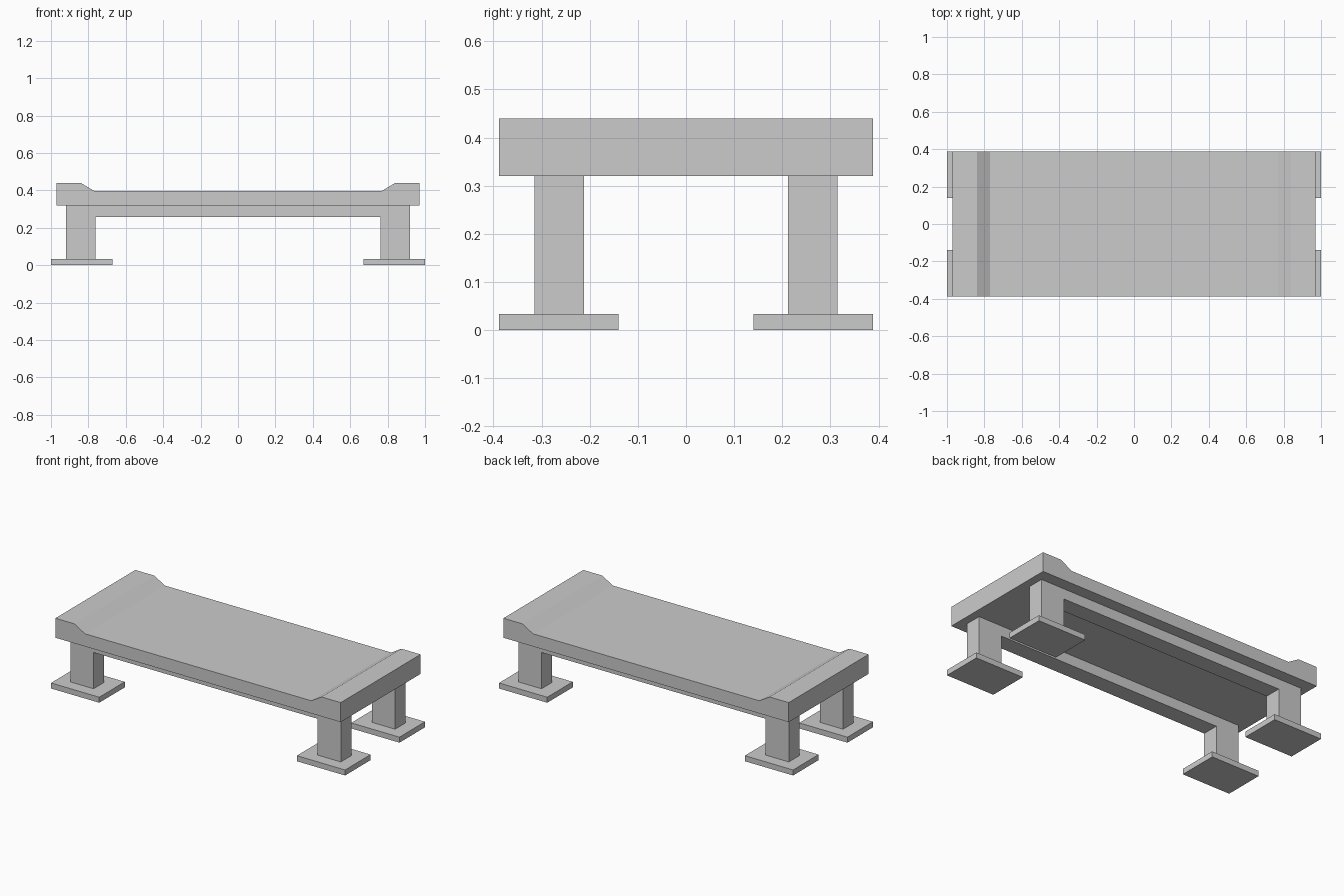
import bpy, bmesh

if "Cube" in bpy.data.objects:
    bpy.data.objects.remove(bpy.data.objects["Cube"])


def extrude_profile(name, points, y0, y1):
    """Extrude an x-z outline from y0 to y1."""
    bm = bmesh.new()
    face = bm.faces.new([bm.verts.new((x, y0, z)) for x, z in points])
    res = bmesh.ops.extrude_face_region(bm, geom=[face])
    moved = [v for v in res["geom"] if isinstance(v, bmesh.types.BMVert)]
    bmesh.ops.translate(bm, verts=moved, vec=(0, y1 - y0, 0))
    bmesh.ops.recalc_face_normals(bm, faces=bm.faces)
    mesh = bpy.data.meshes.new(name)
    bm.to_mesh(mesh)
    bm.free()
    obj = bpy.data.objects.new(name, mesh)
    bpy.context.collection.objects.link(obj)
    return obj


def symmetric(half):
    """Complete an outline given its right half, from bottom to top."""
    return half + [(-x, z) for x, z in reversed(half)]


# Bench top with raised, sloped ends
extrude_profile("bench_top", symmetric(
    [(0.97, 0.32), (0.97, 0.44), (0.84, 0.44), (0.77, 0.398)]), -0.388, 0.388)

# Side frames: two legs joined by a rail, cut as one piece
frame = symmetric([(0.762, 0.257), (0.762, 0.034), (0.92, 0.034), (0.92, 0.32)])

for side, s in (("front", -1), ("back", 1)):
    ya, yb = sorted((s * 0.212, s * 0.315))
    extrude_profile(side + "_leg_frame", frame, ya, yb)

    # Flat foot plates under each leg
    for end, e in (("left", -1), ("right", 1)):
        ya, yb = sorted((s * 0.14, s * 0.388))
        plate = [(e * 0.672, 0), (e, 0), (e, 0.034), (e * 0.672, 0.034)]
        extrude_profile(f"{side}_{end}_foot_plate", plate, ya, yb)
